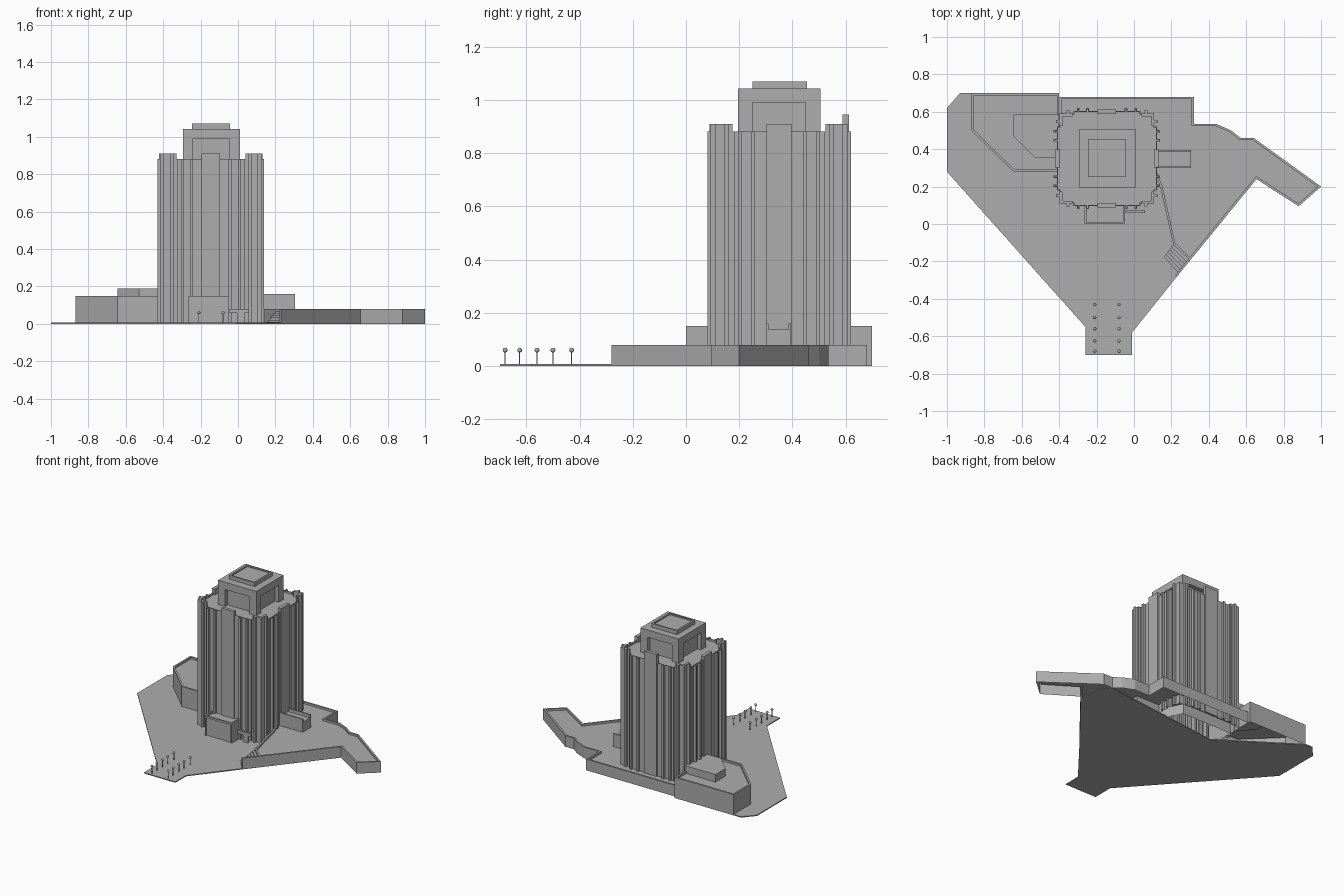
import bpy
import bmesh
from mathutils import Vector

cube = bpy.data.objects.get("Cube")
if cube:
    bpy.data.objects.remove(cube)

stone = bpy.data.materials.new("stone grey")
stone.use_nodes = True
GREY = (0.42, 0.42, 0.42, 1)
stone.diffuse_color = GREY
stone.node_tree.nodes["Principled BSDF"].inputs["Base Color"].default_value = GREY


def finish(name, bm):
    mesh = bpy.data.meshes.new(name)
    bm.to_mesh(mesh)
    bm.free()
    mesh.materials.append(stone)
    obj = bpy.data.objects.new(name, mesh)
    bpy.context.collection.objects.link(obj)
    return obj


def prism(name, pts, z0, z1, rim=0, drop=0, hollow=False):
    """Extruded outline, with an optional parapet rim and open underside."""
    bm = bmesh.new()
    base = bm.faces.new([bm.verts.new((x, y, z0)) for x, y in pts])
    ext = bmesh.ops.extrude_face_region(bm, geom=[base], use_keep_orig=True)
    top_verts = [g for g in ext["geom"] if isinstance(g, bmesh.types.BMVert)]
    bmesh.ops.translate(bm, verts=top_verts, vec=(0, 0, z1 - z0))
    bmesh.ops.recalc_face_normals(bm, faces=bm.faces[:])
    top = next(f for f in bm.faces if all(v in top_verts for v in f.verts))
    if rim:
        bmesh.ops.inset_region(bm, faces=[top], thickness=rim, use_even_offset=True)
        well = bmesh.ops.extrude_discrete_faces(bm, faces=[top])["faces"][0]
        bmesh.ops.translate(bm, verts=well.verts[:], vec=(0, 0, -drop))
    if hollow:
        low = [f for f in bm.faces if all(abs(v.co.z - z0) < 1e-5 for v in f.verts)]
        bmesh.ops.delete(bm, geom=low, context="FACES_ONLY")
    return finish(name, bm)


def box(name, x0, x1, y0, y1, z0, z1, **kw):
    return prism(name, [(x0, y0), (x1, y0), (x1, y1), (x0, y1)], z0, z1, **kw)


# Plaza
prism("plaza", [(-1, .28), (-.26, -.55), (-.26, -.7), (-.01, -.7), (-.01, -.58),
                (.23, -.28), (.655, .24), (.6, .46), (-.35, .35), (-.87, .7),
                (-.93, .7), (-1, .62)], 0, .007)

# Raised terrace with its angled wing
prism("terrace", [(.1, .3), (.14, .2), (.21, -.11), (.3, -.194), (.655, .24),
                  (.88, .095), (1, .2), (.64, .46), (.57, .46), (.52, .5),
                  (.44, .535), (.32, .535), (.32, .68), (-.4, .68), (-.4, .5),
                  (0, .5)], 0, .08, rim=.012, drop=.014, hollow=True)

# Terrace steps and the cheek wall beside them
foot_a, foot_b = Vector((.15, -.19)), Vector((.23, -.28))
head_a, head_b = Vector((.21, -.11)), Vector((.3, -.194))
STEPS = 6
for i in range(STEPS):
    a, b = foot_a.lerp(head_a, i / STEPS), foot_b.lerp(head_b, i / STEPS)
    prism("terrace_step", [a, b, head_b, head_a], .005, .066 * (i + 1) / STEPS)
side = Vector((-.009, .007))
prism("step_cheek_wall", [foot_b, head_b, head_b + side, foot_b + side], 0, .08)

# Side podium
prism("podium", [(-.87, .7), (-.87, .5), (-.645, .28), (-.4, .28), (-.4, .7)],
      0, .15, rim=.012, drop=.014, hollow=True)
prism("podium_upper", [(-.645, .585), (-.645, .47), (-.53, .355), (-.4, .355),
                       (-.4, .585)], .13, .19)

# Tower: one fluted side profile, turned four times
CX, CY, STRETCH = -.145, .35, 1.055
ROOF, CREST = .882, .91
RIBS = [(.09, .105), (.14, .152), (.19, .205)]


def wall(t):
    return .253 if t < .17 else .24


def turn(t, d, k):
    """Place a point at t along side k and d outwards."""
    x, y = t, -d
    for _ in range(k):
        x, y = -y, x
    return CX + x * STRETCH, CY + y


half = [(.047, .262), (.047, wall(0))]
for a, b in RIBS:
    out = wall(a) + .017
    half += [(a, wall(a)), (a, out), (b, out), (b, wall(b))]
    if b > .15 and b < .17:
        half += [(.17, wall(0)), (.17, wall(b + .1))]
profile = [(-t, d) for t, d in reversed(half)] + half + [(.24, .24)]
outline = [turn(t, d, k) for k in range(4) for t, d in profile]
prism("tower", outline, 0, ROOF, rim=.005, drop=.014, hollow=True)


def side_box(name, t0, t1, d0, d1, z0, z1, k):
    prism(name, [turn(t, d, k) for t, d in
                 ((t0, d0), (t1, d0), (t1, d1), (t0, d1))], z0, z1)


# Raised crest pieces at the middle and corners of each side
for k in range(4):
    top = .945 if k == 2 else CREST
    side_box("centre_crest", -.047, .047, .238, .262, ROOF - .02, top, k)
    for s in (-1, 1):
        side_box("corner_crest", s * .175, s * .24, .226, .24, ROOF - .02, CREST, k)
        side_box("corner_rib_top", s * .19, s * .205, .226, .257, ROOF - .01, CREST, k)

# Penthouse: core, corner legs, lintel slab and cap
box("penthouse_core", -.265, -.02, .225, .475, .86, 1)
for x in (-.295, -.045):
    for y in (.195, .45):
        box("penthouse_leg", x, x + .055, y, y + .055, .86, 1)
box("penthouse_lintel", -.295, .01, .195, .505, .99, 1.043)
box("penthouse_cap", -.247, -.042, .25, .455, 1.04, 1.07, rim=.012, drop=.008)

# Front entrance with a framed, recessed front
box("front_entrance", -.255, -.06, .008, .12, 0, .138)
for x in (-.265, -.06):
    box("entrance_jamb", x, x + .01, 0, .12, 0, .15)
box("entrance_header", -.256, -.059, 0, .01, .136, .15)

# Small sign beside the entrance
box("sign_board", -.045, .06, .06, .075, .057, .08)
box("sign_post", -.005, .035, .063, .072, 0, .06)

# Side entrance with parapets along both edges
box("side_entrance", .1, .305, .3, .395, 0, .137)
for y in (.3, .385):
    box("side_entrance_parapet", .1, .305, y, y + .01, .135, .16)

# Approach lamps
for x in (-.21, -.08):
    for y in (-.43, -.5, -.56, -.625, -.68):
        box("lamp_post", x - .002, x + .002, y - .002, y + .002, .005, .058)
        bm = bmesh.new()
        bmesh.ops.create_uvsphere(bm, u_segments=12, v_segments=8, radius=.009)
        bmesh.ops.translate(bm, verts=bm.verts[:], vec=(x, y, .06))
        for f in bm.faces:
            f.smooth = True
        finish("lamp_globe", bm)
